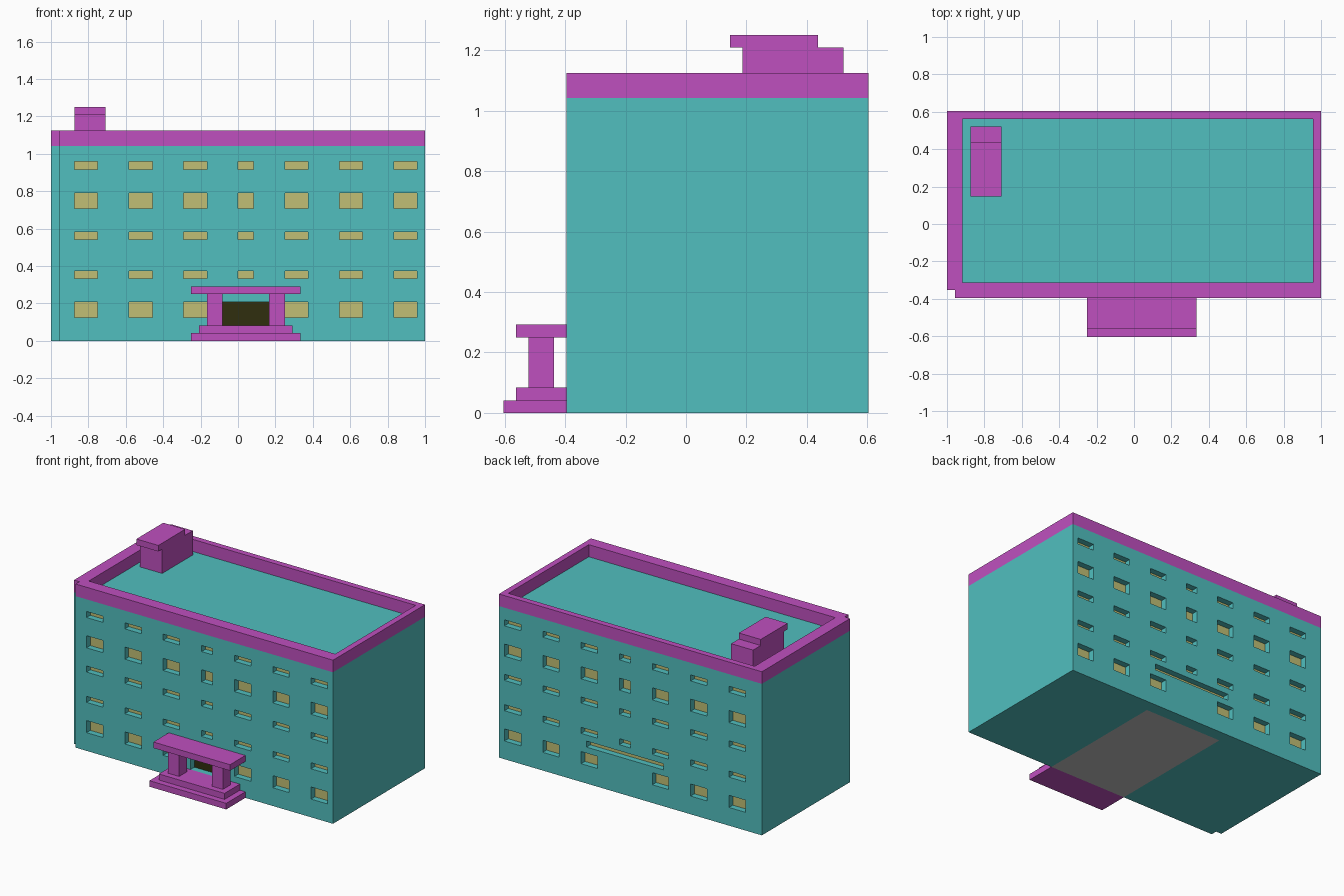
import bpy, bmesh
from mathutils import Vector

cube = bpy.data.objects.get("Cube")
if cube:
    bpy.data.objects.remove(cube, do_unlink=True)

U = 1 / 24                         # grid unit; the building is 48 x 29 x 30 units
ORIGIN = Vector((24, 14.5, 0))


def material(name, rgb):
    lin = [((c / 255 + 0.055) / 1.055) ** 2.4 for c in rgb]
    m = bpy.data.materials.new(name)
    m.use_nodes = True
    m.diffuse_color = (*lin, 1)
    bsdf = next(n for n in m.node_tree.nodes if n.type == 'BSDF_PRINCIPLED')
    bsdf.inputs["Base Color"].default_value = (*lin, 1)
    return m


TEAL = material("teal_wall", (81, 191, 191))
PURPLE = material("purple_trim", (191, 80, 191))
YELLOW = material("yellow_pane", (193, 191, 117))
DARK = material("dark_door", (48, 46, 14))
GREY = material("grey_floor", (191, 191, 191))


def finish(name, bm, mats):
    """Scale from grid units, centre, and add to the scene."""
    bmesh.ops.translate(bm, verts=bm.verts, vec=-ORIGIN)
    bmesh.ops.scale(bm, verts=bm.verts, vec=(U, U, U))
    mesh = bpy.data.meshes.new(name)
    bm.to_mesh(mesh)
    bm.free()
    for m in mats:
        mesh.materials.append(m)
    obj = bpy.data.objects.new(name, mesh)
    bpy.context.collection.objects.link(obj)
    return obj


def prism_bm(outline, z0, z1):
    bm = bmesh.new()
    base = bm.faces.new([bm.verts.new((x, y, z0)) for x, y in outline])
    top = bmesh.ops.extrude_face_region(bm, geom=[base], use_keep_orig=True)["geom"]
    bmesh.ops.translate(bm, vec=(0, 0, z1 - z0),
                        verts=[v for v in top if isinstance(v, bmesh.types.BMVert)])
    bmesh.ops.recalc_face_normals(bm, faces=bm.faces)
    return bm


def prism(name, outline, z0, z1, mat):
    return finish(name, prism_bm(outline, z0, z1), [mat])


def box(name, x, y, z, mat):
    outline = [(x[0], y[0]), (x[1], y[0]), (x[1], y[1]), (x[0], y[1])]
    return prism(name, outline, z[0], z[1], mat)


# Openings: x0, x1, z0, z1, material slot
columns = [(3, 6), (10, 13), (17, 20), (24, 26), (30, 33), (37, 40), (44, 47)]
rows = [(3, 5), (8, 9), (13, 14), (17, 19), (22, 23)]
windows = [(*c, *r, 1) for r in rows for c in columns if (c, r) != ((24, 26), (3, 5))]
front = windows + [(22, 28, 2, 5, 2)]          # entrance door
back = windows + [(18, 32, 6, 7, 1)]           # long strip window

# Main block with a small notch in one front corner, cut along the opening edges
footprint = [(0, 6), (1, 6), (1, 5), (48, 5), (48, 29), (0, 29)]
bm = prism_bm(footprint, 0, 25)
cuts = {(0, 1), (1, 6), (1, 27)}
for x0, x1, z0, z1, _ in front + back:
    cuts |= {(0, x0), (0, x1), (2, z0), (2, z1)}
for axis, value in sorted(cuts):
    point, normal = Vector(), Vector()
    point[axis], normal[axis] = value, 1
    bmesh.ops.bisect_plane(bm, geom=bm.verts[:] + bm.edges[:] + bm.faces[:],
                           plane_co=point, plane_no=normal)
bm.normal_update()

# Grey floor patch on the underside of the entrance hall
for f in bm.faces:
    c = f.calc_center_median()
    if f.normal.z < -0.5 and 18 < c.x < 32 and c.y < 27:
        f.material_index = 3

# Push each opening one unit into its wall
for wall_y, inward, openings in ((5, 1, front), (29, -1, back)):
    for x0, x1, z0, z1, slot in openings:
        panes = []
        for f in bm.faces:
            c = f.calc_center_median()
            if abs(c.y - wall_y) < 0.01 and x0 < c.x < x1 and z0 < c.z < z1:
                panes.append(f)
        geom = bmesh.ops.extrude_face_region(bm, geom=panes)["geom"]
        bmesh.ops.delete(bm, geom=[f for f in panes if f.is_valid], context='FACES')
        bmesh.ops.translate(bm, vec=(0, inward, 0),
                            verts=[g for g in geom if isinstance(g, bmesh.types.BMVert)])
        for g in geom:
            if isinstance(g, bmesh.types.BMFace):
                g.material_index = slot
bmesh.ops.recalc_face_normals(bm, faces=bm.faces)
finish("building_block", bm, [TEAL, YELLOW, DARK, GREY])

# Parapet in two L-shaped halves
prism("parapet_front_and_side", [(0, 6), (1, 6), (1, 5), (48, 5), (48, 7),
                                 (2, 7), (2, 29), (0, 29)], 25, 27, PURPLE)
prism("parapet_back_and_side", [(2, 28), (47, 28), (47, 7), (48, 7),
                                (48, 29), (2, 29)], 25, 27, PURPLE)

# Rooftop vent
box("vent_base", (3, 7), (19, 27), (25, 29), PURPLE)
box("vent_cap", (3, 7), (18, 25), (29, 30), PURPLE)

# Entrance porch
box("porch_lower_step", (18, 32), (0, 5), (0, 1), PURPLE)
box("porch_upper_step", (19, 31), (1, 5), (1, 2), PURPLE)
for side, x in (("right", 20), ("left", 28)):
    box(f"porch_column_{side}", (x, x + 2), (2, 4), (2, 6), PURPLE)
box("porch_roof", (18, 32), (1, 5), (6, 7), PURPLE)
